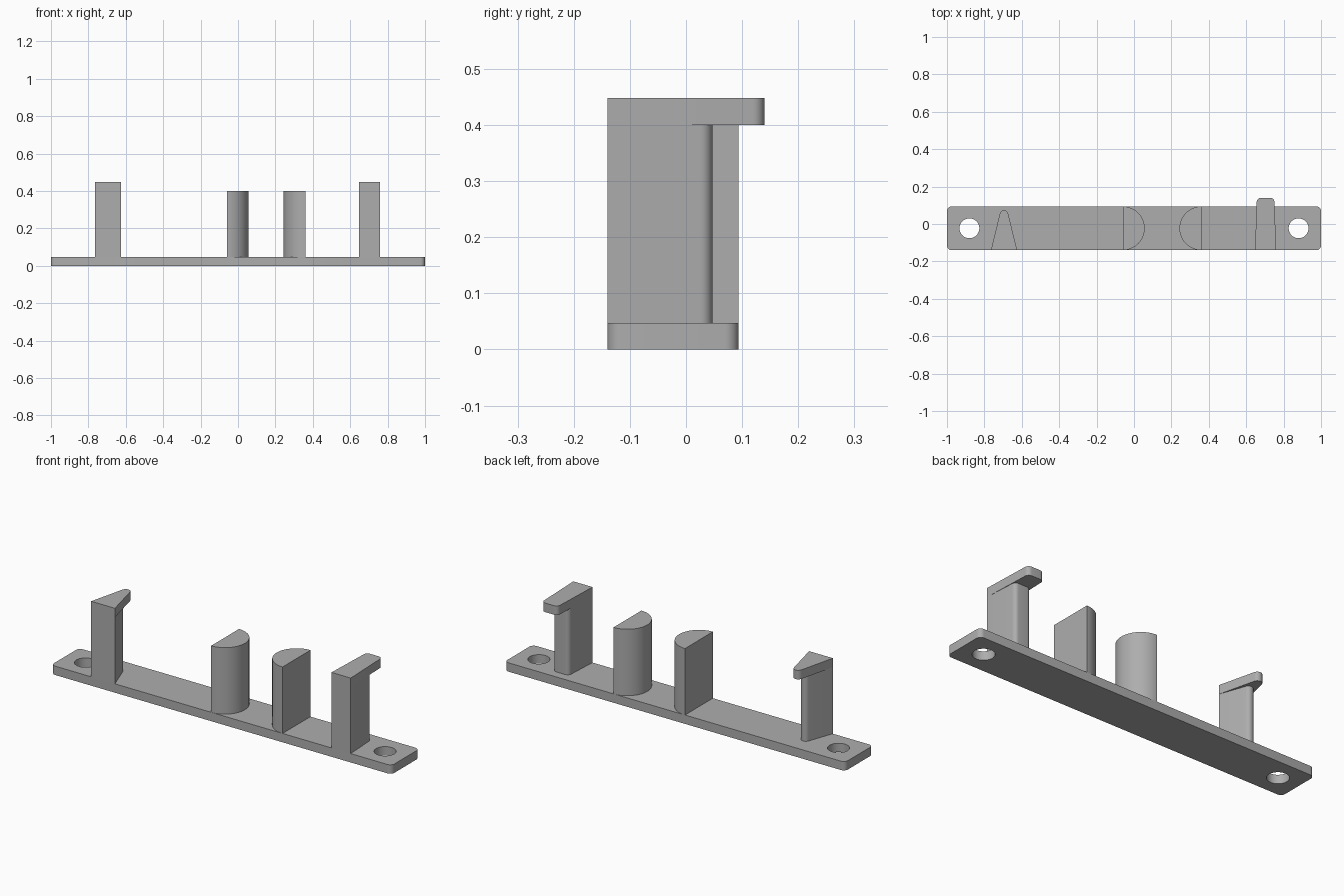
import bpy
import bmesh
import math
from mathutils import Vector

cube = bpy.data.objects.get("Cube")
if cube:
    bpy.data.objects.remove(cube, do_unlink=True)

# One plain grey for the whole part
grey = bpy.data.materials.new("plain grey")
grey.use_nodes = True
colour = (0.42, 0.42, 0.42, 1)
grey.diffuse_color = colour
grey.node_tree.nodes["Principled BSDF"].inputs["Base Color"].default_value = colour

FRONT, BACK = -0.14, 0.094
MID_Y = (FRONT + BACK) / 2
PLATE_TOP, POST_TOP, CAP_TOP = 0.047, 0.40, 0.448


def arc(cx, cy, r, start, end, steps):
    """Points along an arc, angles in degrees."""
    angles = [math.radians(start + (end - start) * i / steps) for i in range(steps + 1)]
    return [Vector((cx + r * math.cos(a), cy + r * math.sin(a))) for a in angles]


def rounded(corners, steps=8):
    """Outline from (x, y, radius) corners, with an arc at each rounded one."""
    outline = []
    for i, (x, y, r) in enumerate(corners):
        p = Vector((x, y))
        if not r:
            outline.append(p)
            continue
        u = (Vector(corners[i - 1][:2]) - p).normalized()
        v = (Vector(corners[(i + 1) % len(corners)][:2]) - p).normalized()
        half = u.angle(v) / 2
        centre = p + (u + v).normalized() * r / math.sin(half)
        a = p + u * r / math.tan(half) - centre
        b = p + v * r / math.tan(half) - centre
        outline += [centre + a.slerp(b, k / steps) * r / a.slerp(b, k / steps).length
                    for k in range(steps + 1)]
    return outline


def prism(name, loops, z0, z1):
    """Fill the outer loop less its inner loops, and extrude it upward."""
    bm = bmesh.new()
    edges = []
    for loop in loops:
        verts = [bm.verts.new((p.x, p.y, z0)) for p in loop]
        edges += [bm.edges.new((verts[i - 1], verts[i])) for i in range(len(verts))]
    bmesh.ops.triangle_fill(bm, edges=edges, use_beauty=True)
    new = bmesh.ops.extrude_face_region(bm, geom=bm.faces[:], use_keep_orig=True)["geom"]
    top = [g for g in new if isinstance(g, bmesh.types.BMVert)]
    bmesh.ops.translate(bm, verts=top, vec=(0, 0, z1 - z0))
    bmesh.ops.recalc_face_normals(bm, faces=bm.faces[:])
    mesh = bpy.data.meshes.new(name)
    bm.to_mesh(mesh)
    bm.free()
    mesh.materials.append(grey)
    obj = bpy.data.objects.new(name, mesh)
    bpy.context.collection.objects.link(obj)
    bpy.ops.object.select_all(action="DESELECT")
    obj.select_set(True)
    bpy.context.view_layer.objects.active = obj
    bpy.ops.object.shade_smooth_by_angle(angle=math.radians(30))
    return obj


# Base plate with rounded corners and two screw holes
plate = rounded([(-1, FRONT, 0.025), (1, FRONT, 0.025), (1, BACK, 0.025), (-1, BACK, 0.025)])
holes = [arc(x, MID_Y, 0.053, 0, 360, 48)[:-1] for x in (-0.88, 0.88)]
prism("base_plate", [plate] + holes, 0, PLATE_TOP)

# Two half-round posts with their curved sides facing each other
radius = (BACK - FRONT) / 2
prism("half_round_post_right", [arc(-0.06, MID_Y, radius, -90, 90, 32)], PLATE_TOP, POST_TOP)
prism("half_round_post_left", [arc(0.36, MID_Y, radius, 90, 270, 32)], PLATE_TOP, POST_TOP)


# Wedge hook: a pointed post under a longer pointed cap
def wedge(apex):
    return rounded([(-0.765, FRONT, 0), (-0.625, FRONT, 0), (-0.695, apex, 0.023)], 12)


prism("wedge_hook_post", [wedge(0.055)], PLATE_TOP, POST_TOP)
prism("wedge_hook_cap", [wedge(0.147)], POST_TOP, CAP_TOP)


# Block hook: a slightly tapered post under a longer cap
def block(back, inset, r):
    return rounded([(0.647, FRONT, 0), (0.76, FRONT, 0),
                    (0.76 - inset, back, r), (0.647 + inset, back, r)])


prism("block_hook_post", [block(0.047, 0.01, 0.022)], PLATE_TOP, POST_TOP)
prism("block_hook_cap", [block(0.14, 0.01, 0.022)], POST_TOP, CAP_TOP)
